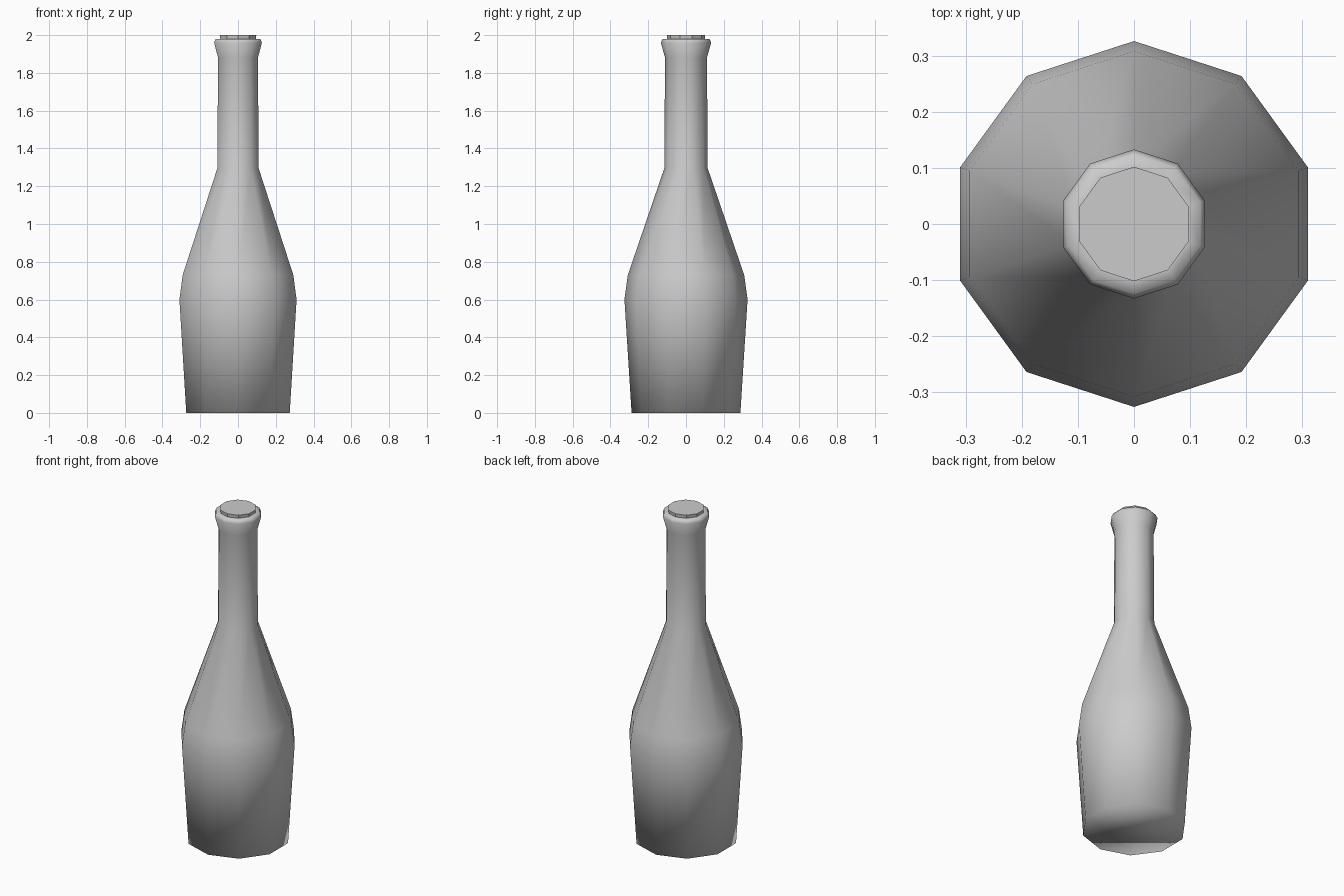
import bpy, bmesh, math

if "Cube" in bpy.data.objects:
    bpy.data.objects.remove(bpy.data.objects["Cube"])

SIDES = 10


def lathe(name, profile, smooth):
    """Turn a list of (radius, height) into a closed ten-sided solid."""
    bm = bmesh.new()
    rings = []
    for r, z in profile:
        rings.append([bm.verts.new((r * math.cos(a), r * math.sin(a), z))
                      for a in (math.pi / 2 + math.tau * i / SIDES for i in range(SIDES))])
    for low, high in zip(rings, rings[1:]):
        for i in range(SIDES):
            j = (i + 1) % SIDES
            bm.faces.new((low[i], low[j], high[j], high[i]))
    bm.faces.new(rings[0][::-1])
    bm.faces.new(rings[-1])
    bm.normal_update()
    for f in bm.faces:
        f.smooth = smooth
    mesh = bpy.data.meshes.new(name)
    bm.to_mesh(mesh)
    bm.free()
    obj = bpy.data.objects.new(name, mesh)
    bpy.context.collection.objects.link(obj)
    return obj


# Bottle body: base, belly, shoulder, neck and flared lip
lathe("bottle_body", [
    (0.288, 0.0), (0.326, 0.60), (0.308, 0.73), (0.115, 1.295),
    (0.111, 1.88), (0.133, 1.96), (0.124, 1.98), (0.098, 1.98),
], True)

# Stopper sitting in the mouth, flat-faced
lathe("stopper", [(0.095, 1.90), (0.098, 1.97), (0.102, 2.0)], False)
